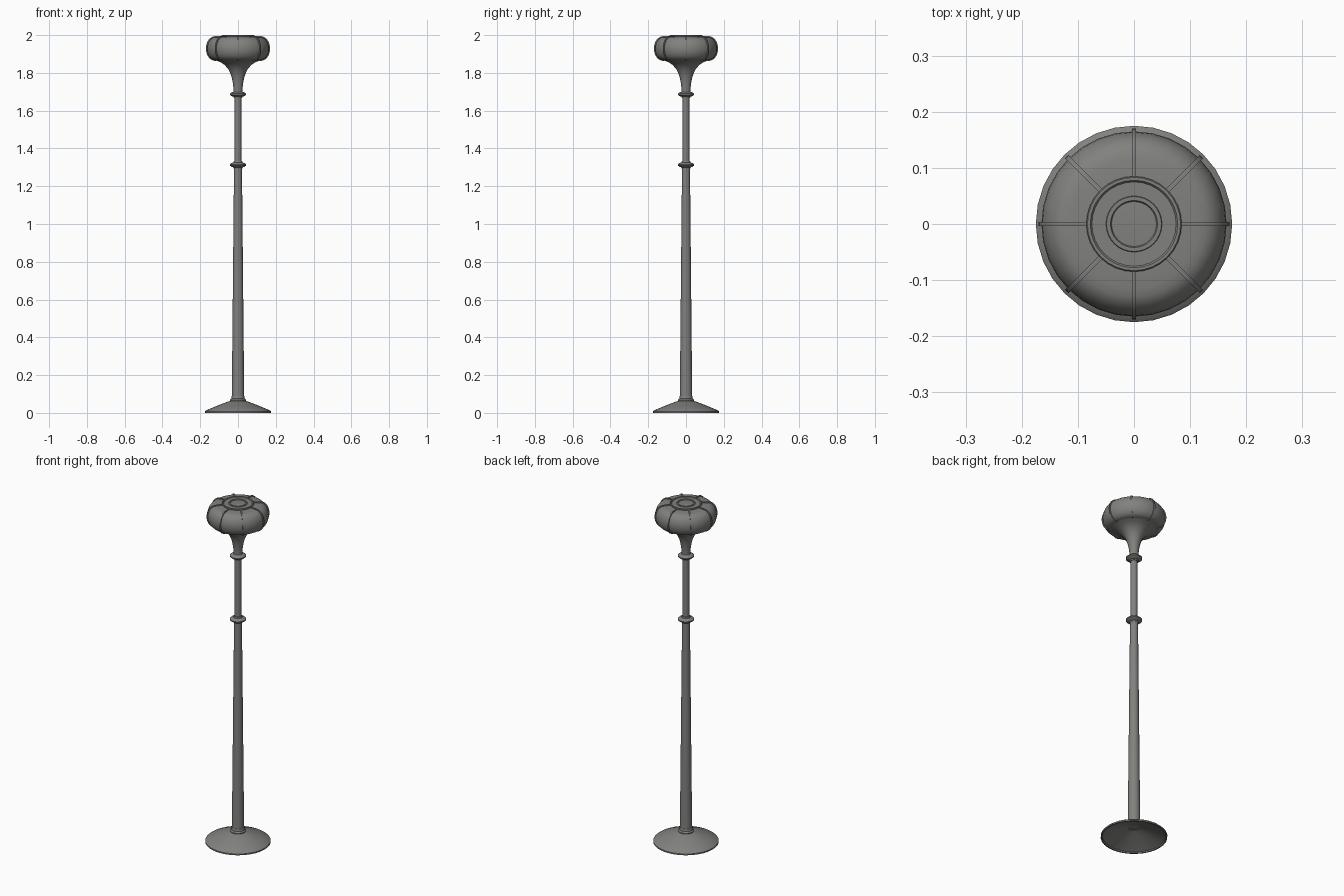
import bpy, bmesh, math

if "Cube" in bpy.data.objects:
    bpy.data.objects.remove(bpy.data.objects["Cube"])

metal = bpy.data.materials.new("dark grey")
metal.diffuse_color = (0.22, 0.22, 0.21, 1)
metal.use_nodes = True
metal.node_tree.nodes["Principled BSDF"].inputs["Base Color"].default_value = metal.diffuse_color


def finish(name, bm, angle=35):
    bmesh.ops.recalc_face_normals(bm, faces=bm.faces)
    me = bpy.data.meshes.new(name)
    bm.to_mesh(me)
    bm.free()
    ob = bpy.data.objects.new(name, me)
    bpy.context.collection.objects.link(ob)
    me.materials.append(metal)
    bpy.ops.object.select_all(action='DESELECT')
    ob.select_set(True)
    bpy.context.view_layer.objects.active = ob
    bpy.ops.object.shade_smooth_by_angle(angle=math.radians(angle))
    return ob


def lathe(name, profile, n=32, closed=False):
    """Revolve (radius, z) points round the z axis."""
    bm = bmesh.new()
    vs = [bm.verts.new((r, 0, z)) for r, z in profile]
    es = [bm.edges.new(p) for p in zip(vs, vs[1:])]
    if closed:
        es.append(bm.edges.new((vs[-1], vs[0])))
    bmesh.ops.spin(bm, geom=vs + es, cent=(0, 0, 0), axis=(0, 0, 1),
                   angle=math.tau, steps=n, use_duplicate=False)
    bmesh.ops.remove_doubles(bm, verts=bm.verts, dist=1e-5)
    return finish(name, bm)


# Hollow conical foot
lathe("base", [(0.175, 0), (0.175, 0.008), (0.168, 0.014), (0.12, 0.034),
               (0.08, 0.05), (0.045, 0.063), (0.03, 0.066), (0.03, 0.058),
               (0.08, 0.042), (0.165, 0.006), (0.168, 0)], closed=True)

# Collar and tapered poles
lathe("base_collar", [(0.03, 0.058), (0.043, 0.06), (0.043, 0.068), (0.036, 0.075),
                      (0.034, 0.09), (0.03, 0.09)], closed=True)
lathe("lower_pole", [(0, 0.06), (0.033, 0.06), (0.021, 1.31), (0, 1.31)])
lathe("upper_pole", [(0, 1.30), (0.0175, 1.30), (0.0175, 1.70), (0, 1.70)])

# Two turned knobs
for name, z in (("lower_knob", 1.313), ("upper_knob", 1.687)):
    lathe(name, [(0, z - 0.02), (0.022, z - 0.02), (0.024, z - 0.013), (0.036, z - 0.009),
                 (0.043, z - 0.003), (0.043, z + 0.003), (0.036, z + 0.009),
                 (0.024, z + 0.013), (0.022, z + 0.02), (0, z + 0.02)])

# Trumpet under the shade
lathe("trumpet", [(0, 1.70), (0.023, 1.70), (0.026, 1.74), (0.034, 1.78), (0.048, 1.815),
                  (0.07, 1.842), (0.095, 1.858), (0.122, 1.868), (0, 1.868)])

# Rounded shade: superellipse-like cross-section
shade = [(0.11, 1.866)]
for i in range(13):
    a = math.radians(-90 + 15 * i)
    c, s = math.cos(a), math.sin(a)
    shade.append((0.115 + 0.05 * c ** 0.9, 1.928 + 0.062 * s))
shade += [(0.08, 1.993)]
lathe("shade", [(0, 1.866)] + shade + [(0, 1.99)])

# Eight ribs following the shade
bm = bmesh.new()
outer = []
for i in range(17):
    a = math.radians(-90 + 180 * i / 16)
    outer.append((0.115 + 0.055 * math.cos(a) ** 0.9, 1.929 + 0.066 * math.sin(a)))
outer.append((0.08, 1.997))
inner = [(0.08, 1.985)] + [(0.115 + 0.042 * math.cos(math.radians(a)),
                            1.928 + 0.055 * math.sin(math.radians(a)))
                           for a in range(90, -91, -15)]
for k in range(8):
    t = k * math.tau / 8
    rx, ry = math.cos(t), math.sin(t)
    sides = []
    for w in (-0.004, 0.004):
        sides.append([[bm.verts.new((r * rx - w * ry, r * ry + w * rx, z)) for r, z in outer + inner]][0])
    a, b = sides
    bm.faces.new(a)
    bm.faces.new(b[::-1])
    for i in range(len(a)):
        j = (i + 1) % len(a)
        bm.faces.new((a[i], b[i], b[j], a[j]))
finish("shade_ribs", bm)

# Stepped cap with raised centre ring
lathe("top_cap", [(0, 1.985), (0.085, 1.985), (0.085, 1.998), (0.083, 2.0), (0.078, 2.0),
                  (0.075, 1.996), (0.05, 1.996), (0.049, 2.0), (0.042, 2.0),
                  (0.04, 1.996), (0, 1.998)])
